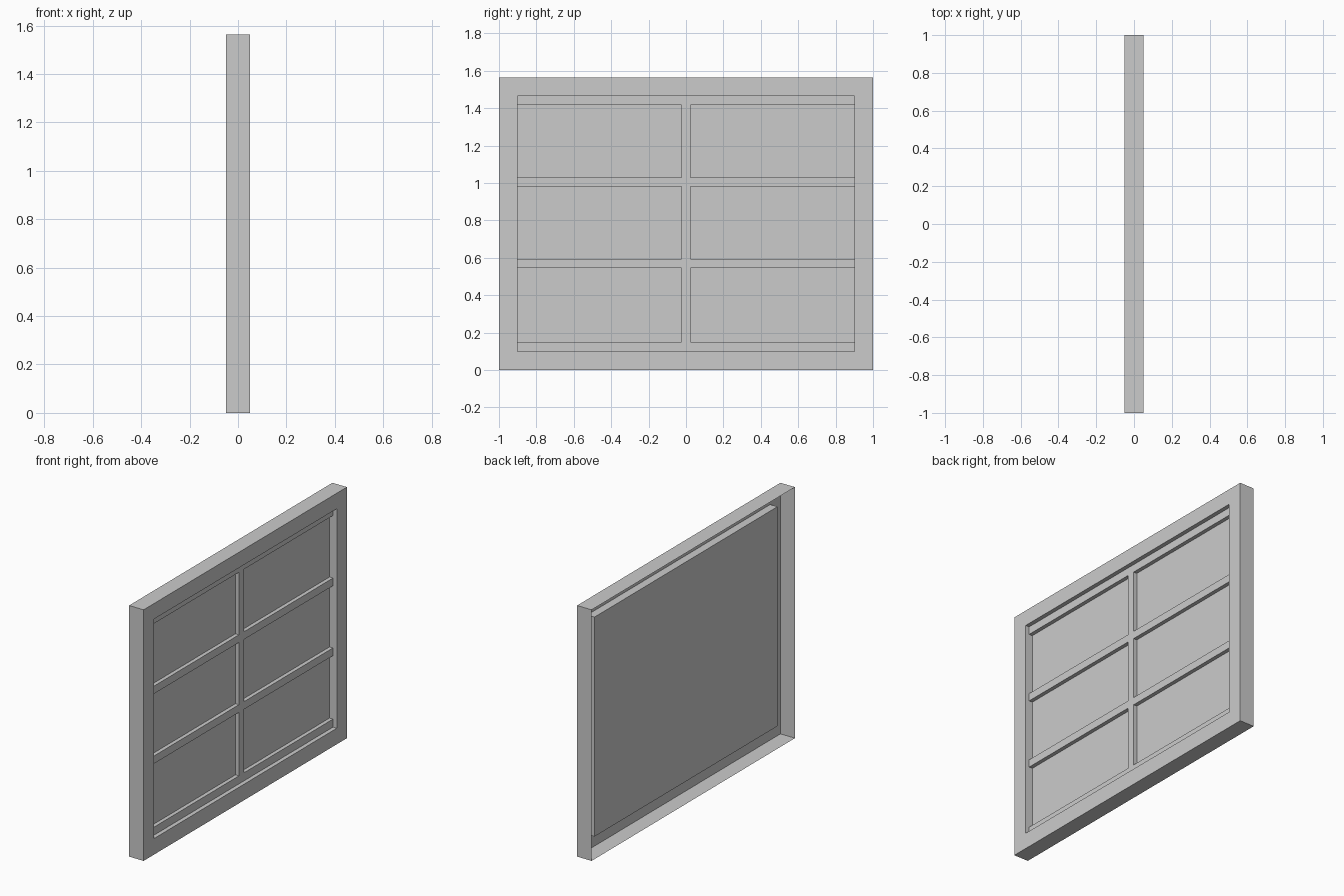
import bpy
import bmesh

if "Cube" in bpy.data.objects:
    bpy.data.objects.remove(bpy.data.objects["Cube"])

HALF_DEPTH = 0.05
HEIGHT = 1.563
OPEN_Y, OPEN_Z0, OPEN_Z1 = 0.9, 0.1, 1.466
BAR_FRONT = 0.024


def finish(bm, name):
    mesh = bpy.data.meshes.new(name)
    bm.to_mesh(mesh)
    bm.free()
    obj = bpy.data.objects.new(name, mesh)
    bpy.context.collection.objects.link(obj)
    return obj


def rect(bm, x, half_y, z0, z1):
    corners = [(-half_y, z0), (half_y, z0), (half_y, z1), (-half_y, z1)]
    return [bm.verts.new((x, y, z)) for y, z in corners]


# Frame: open-backed casing, stepping in from outer rim to recessed opening
bm = bmesh.new()
loops = [
    rect(bm, -HALF_DEPTH, 1.0, 0.0, HEIGHT),
    rect(bm, HALF_DEPTH, 1.0, 0.0, HEIGHT),
    rect(bm, HALF_DEPTH, OPEN_Y, OPEN_Z0, OPEN_Z1),
    rect(bm, 0.0, OPEN_Y, OPEN_Z0, OPEN_Z1),
]
for a, b in zip(loops, loops[1:]):
    for i in range(4):
        j = (i + 1) % 4
        bm.faces.new((a[i], a[j], b[j], b[i]))
finish(bm, "window_frame")

# Pane: single sheet closing the recess
bm = bmesh.new()
bm.faces.new(rect(bm, 0.0, OPEN_Y, OPEN_Z0, OPEN_Z1))
finish(bm, "window_pane")

# Glazing bars: grid with the six pane cells left empty
ys = [-OPEN_Y, -0.025, 0.025, OPEN_Y]
zs = [OPEN_Z0, 0.15, 0.545, 0.593, 0.98, 1.028, 1.417, OPEN_Z1]
bm = bmesh.new()
grid = [[bm.verts.new((BAR_FRONT, y, z)) for z in zs] for y in ys]
for i in range(len(ys) - 1):
    for j in range(len(zs) - 1):
        if i == 1 or j % 2 == 0:
            bm.faces.new((grid[i][j], grid[i + 1][j],
                          grid[i + 1][j + 1], grid[i][j + 1]))


def on_jamb(edge):
    a, b = (v.co for v in edge.verts)
    return any(abs(a[k] - s) < 1e-4 and abs(b[k] - s) < 1e-4
               for k, s in ((1, -OPEN_Y), (1, OPEN_Y), (2, OPEN_Z0), (2, OPEN_Z1)))


# Bar sides: run the exposed edges back to the pane
edges = [e for e in bm.edges if len(e.link_faces) == 1 and not on_jamb(e)]
for v in [v for v in bm.verts if not v.link_faces]:
    bm.verts.remove(v)
edges = [e for e in edges if e.is_valid]
sides = bmesh.ops.extrude_edge_only(bm, edges=edges)["geom"]
for v in sides:
    if isinstance(v, bmesh.types.BMVert):
        v.co.x = 0.0
bmesh.ops.recalc_face_normals(bm, faces=bm.faces)
bm.normal_update()
if sum(f.normal.x * f.calc_area() for f in bm.faces) < 0:
    bmesh.ops.reverse_faces(bm, faces=bm.faces)
finish(bm, "glazing_bars")
